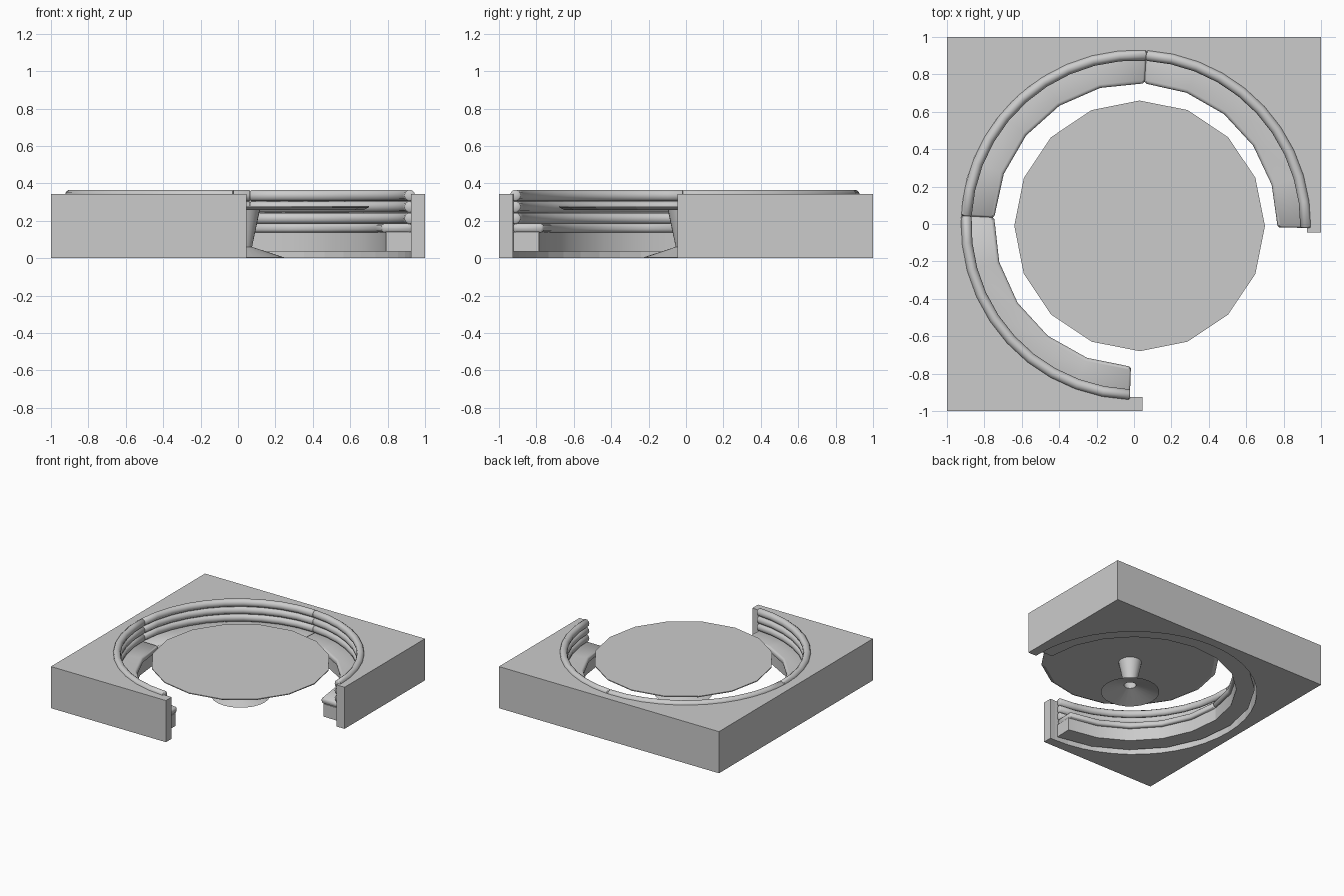
import bpy
import bmesh
from math import cos, sin, pi, radians

if "Cube" in bpy.data.objects:
    bpy.data.objects.remove(bpy.data.objects["Cube"], do_unlink=True)

grey = bpy.data.materials.new("plain grey")
grey.use_nodes = True
COLOUR = (0.6, 0.6, 0.6, 1)
grey.diffuse_color = COLOUR
grey.node_tree.nodes["Principled BSDF"].inputs["Base Color"].default_value = COLOUR

CENTRE = (0.01, -0.005)    # centre of the booth arc
TABLE = (0.03, -0.01)      # centre of the table


def finish(bm, name, smooth=None):
    bmesh.ops.recalc_face_normals(bm, faces=bm.faces)
    mesh = bpy.data.meshes.new(name)
    bm.to_mesh(mesh)
    bm.free()
    mesh.materials.append(grey)
    ob = bpy.data.objects.new(name, mesh)
    bpy.context.collection.objects.link(ob)
    if smooth:
        bpy.ops.object.select_all(action='DESELECT')
        ob.select_set(True)
        bpy.context.view_layer.objects.active = ob
        bpy.ops.object.shade_smooth_by_angle(angle=radians(smooth))
    return ob


def bridge(bm, a, b):
    for i in range(len(a)):
        j = (i + 1) % len(a)
        bm.faces.new((a[i], a[j], b[j], b[i]))


def sweep(bm, profile, start, end, steps, soft=0.0):
    """Sweep a closed (radius, z) profile along an arc; soft rounds the ends."""
    n = len(profile)
    cr = sum(p[0] for p in profile) / n
    cz = sum(p[1] for p in profile) / n
    step = (end - start) / steps
    rings = [(start + step * i, 0) for i in range(steps + 1)]
    if soft:
        pad = soft / cr
        rings[0] = (start + pad, 0)
        rings[-1] = (end - pad, 0)
        rings = [(start, soft)] + rings + [(end, soft)]
    loops = []
    for angle, inset in rings:
        loop = []
        for r, z in profile:
            dr, dz = r - cr, z - cz
            r = cr + dr - max(-inset, min(inset, dr))
            z = cz + dz - max(-inset, min(inset, dz))
            loop.append(bm.verts.new((CENTRE[0] + r * cos(angle),
                                      CENTRE[1] + r * sin(angle), z)))
        loops.append(loop)
    for a, b in zip(loops, loops[1:]):
        bridge(bm, a, b)
    bm.faces.new(loops[0])
    bm.faces.new(loops[-1][::-1])


def ellipse(r, z, a, b, sides=10):
    return [(r + a * cos(2 * pi * i / sides), z + b * sin(2 * pi * i / sides))
            for i in range(sides)]


def rounded_box(r0, r1, z0, z1, rad, cuts=3):
    corners = [(r1 - rad, z1 - rad), (r0 + rad, z1 - rad),
               (r0 + rad, z0 + rad), (r1 - rad, z0 + rad)]
    return [(r + rad * cos((k + i / cuts) * pi / 2), z + rad * sin((k + i / cuts) * pi / 2))
            for k, (r, z) in enumerate(corners) for i in range(cuts + 1)]


def lathe(name, rings, sides, cap, smooth=None):
    """Turn a list of (radius, z) rings about the table axis."""
    bm = bmesh.new()
    loops = [[bm.verts.new((TABLE[0] + r * cos(2 * pi * i / sides),
                            TABLE[1] + r * sin(2 * pi * i / sides), z))
              for i in range(sides)] for r, z in rings]
    for a, b in zip(loops, loops[1:]):
        bridge(bm, a, b)
    if cap:
        bm.faces.new(loops[0])
        bm.faces.new(loops[-1])
    return finish(bm, name, smooth)


# Square surround with the round opening and the front left corner left open
EDGE, R = 0.045, 0.925
outline = [(EDGE, -R), (EDGE, -1), (-1, -1), (-1, 1), (1, 1), (1, -EDGE), (R, -EDGE)]
ARC = 36
outline += [(R * cos(1.5 * pi * i / ARC), R * sin(1.5 * pi * i / ARC)) for i in range(ARC + 1)]
bm = bmesh.new()
low = [bm.verts.new((x, y, 0)) for x, y in outline]
high = [bm.verts.new((x, y, 0.342)) for x, y in outline]
bridge(bm, low, high)
bm.faces.new(low)
bm.faces.new(high)
finish(bm, "surround_block")

# Three booth sections, each with a base, a seat cushion and padded back rolls
joints = [radians(a) for a in (-1, 86.5, 177, 268)]
for side, a, b in zip(("left", "back", "right"), joints, joints[1:]):
    bm = bmesh.new()
    sweep(bm, [(0.782, 0.035), (0.92, 0.035), (0.92, 0.14), (0.782, 0.14)], a, b, 5)
    finish(bm, side + "_seat_base", 30)

    bm = bmesh.new()
    sweep(bm, rounded_box(0.757, 0.92, 0.137, 0.185, 0.018), a, b, 5, 0.01)
    finish(bm, side + "_seat_cushion", 50)

    bm = bmesh.new()
    for z in (0.213, 0.274, 0.335):
        sweep(bm, ellipse(0.908, z, 0.029, 0.031), a, b, 10, 0.006)
    finish(bm, side + "_backrest_rolls", 50)

# Round table on a hollow flared pedestal
lathe("table_top", [(0.64, 0.257), (0.67, 0.272), (0.67, 0.279)], 16, True)
lathe("table_pedestal", [(0.22, 0.003), (0.045, 0.06), (0.087, 0.257)], 24, False, 30)
